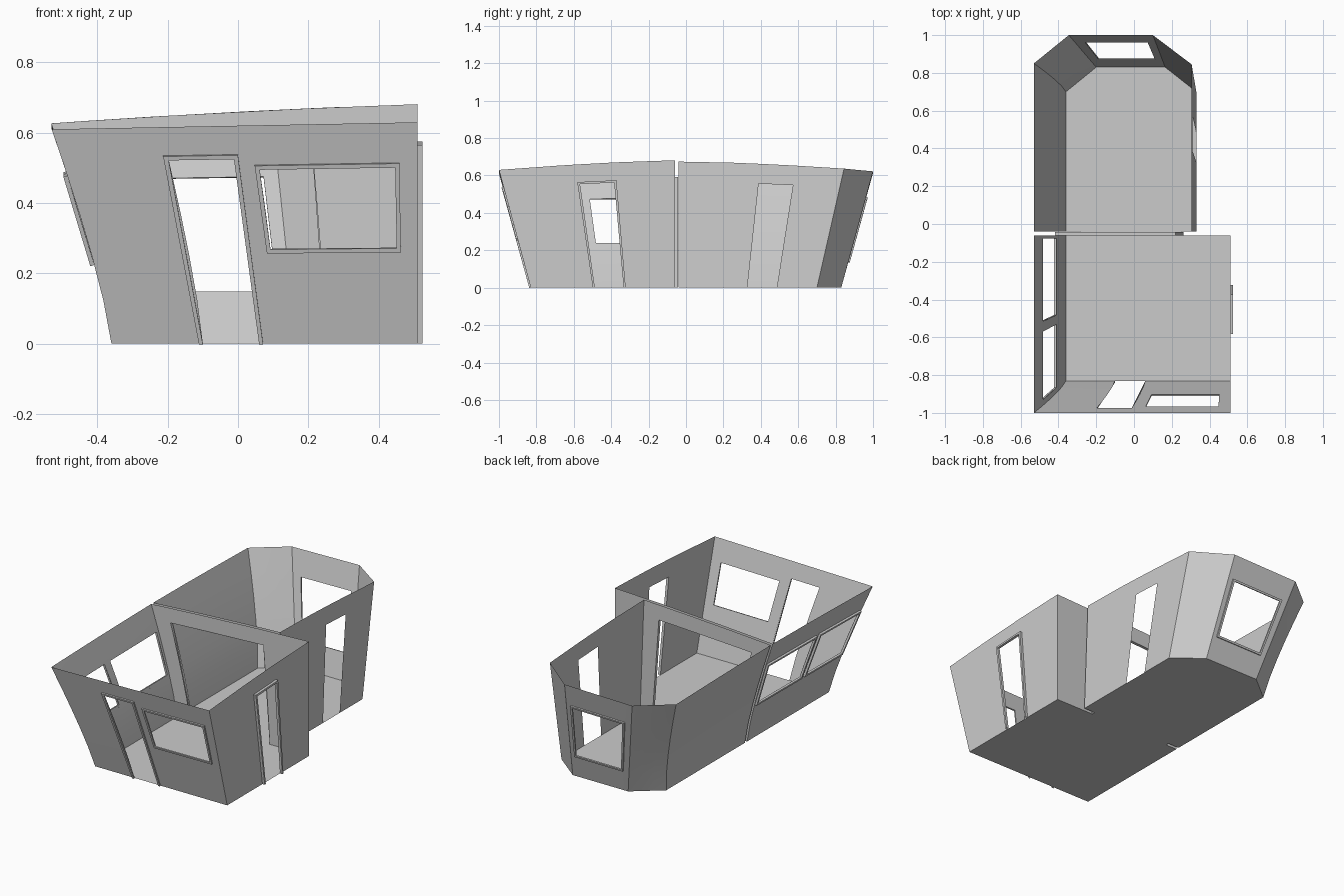
import bpy, bmesh, math
from mathutils import Vector

if "Cube" in bpy.data.objects:
    bpy.data.objects.remove(bpy.data.objects["Cube"])


def roof(x, y):
    # wall-top height: highest at the middle seam, falling to both ends
    mid = 0.66 + 0.0525 * x - 0.0184 * x * x
    end = 0.62 + 0.019 * x
    return mid + (end - mid) * abs(y) ** 1.5


def make(name, bm):
    bmesh.ops.remove_doubles(bm, verts=bm.verts, dist=1e-5)
    me = bpy.data.meshes.new(name)
    bm.to_mesh(me)
    bm.free()
    ob = bpy.data.objects.new(name, me)
    bpy.context.collection.objects.link(ob)
    return ob


def column(c, t):
    # leaning corner post: (bottom x, bottom y, top x, top y), curved on the left side
    x0, y0, x1, y1 = c
    wx = t ** 1.25 if x1 < -0.5 else t
    return Vector((x0 + (x1 - x0) * wx, y0 + (y1 - y0) * t, 0))


def point(wall, u, t):
    a, b = wall
    p = column(a, t).lerp(column(b, t), u)
    top = column(a, 1).lerp(column(b, 1), u)
    p.z = t * roof(top.x, top.y)
    return p


def build_wall(name, wall, holes=()):
    curved = any(c[2] < -0.5 for c in wall)
    us = {0, 1, 0.33, 0.67}
    ts = {0, 1} | ({0.2, 0.4, 0.6, 0.8} if curved else set())
    for u0, u1, t0, t1 in holes:
        us |= {u0, u1}
        ts |= {t0, t1}
    us, ts = sorted(us), sorted(ts)
    bm = bmesh.new()
    for a, b in zip(us, us[1:]):
        for c, d in zip(ts, ts[1:]):
            u, t = (a + b) / 2, (c + d) / 2
            if any(h[0] < u < h[1] and h[2] < t < h[3] for h in holes):
                continue
            bm.faces.new([bm.verts.new(point(wall, *q))
                          for q in ((a, c), (b, c), (b, d), (a, d))])
    return make(name, bm)


def build_frame(name, wall, hole, depth, centre, width=0.012):
    u0, u1, t0, t1 = hole
    e = 0.01
    mid = point(wall, (u0 + u1) / 2, (t0 + t1) / 2)
    du = point(wall, (u0 + u1) / 2 + e, (t0 + t1) / 2) - mid
    dt = point(wall, (u0 + u1) / 2, (t0 + t1) / 2 + e) - mid
    n = du.cross(dt).normalized()
    if n.dot(mid - Vector(centre)) < 0:
        n = -n
    wu, wt = width * e / du.length, width * e / dt.length
    door = t0 == 0
    inner = [(u0, t0), (u0, t1), (u1, t1), (u1, t0)]
    outer = [(u0 - wu, t0 if door else t0 - wt), (u0 - wu, t1 + wt),
             (u1 + wu, t1 + wt), (u1 + wu, t0 if door else t0 - wt)]
    loops = [[point(wall, *q) + n * k for q in ring]
             for ring, k in ((outer, 0), (outer, depth), (inner, depth), (inner, 0))]
    bm = bmesh.new()
    for i in range(3 if door else 4):
        j = (i + 1) % 4
        for k in range(3):
            bm.faces.new([bm.verts.new(v) for v in
                          (loops[k][i], loops[k][j], loops[k + 1][j], loops[k + 1][i])])
    return make(name, bm)


def build_floor(name, pts):
    bm = bmesh.new()
    bm.faces.new([bm.verts.new((x, y, 0)) for x, y in pts])
    return make(name, bm)


# corner posts of the two rooms
S1, S2 = -0.06, -0.04
F = [(-0.36, S1, -0.53, S1), (-0.36, -0.83, -0.53, -1),
     (0.51, -0.83, 0.51, -1), (0.51, S1, 0.51, S1)]
B = [(0.33, S2, 0.305, S2), (0.33, 0.70, 0.305, 0.845), (0.165, 0.83, 0.10, 1),
     (-0.20, 0.83, -0.345, 1), (-0.36, 0.70, -0.53, 0.85), (-0.36, S2, -0.53, S2)]

# wall name, posts, openings (u0, u1, t0, t1), frame depth, room centre
fc, bc = (0, -0.5, 0.3), (0, 0.4, 0.3)
walls = [
    ("front_room_left_wall", (F[0], F[1]),
     [(0.02, 0.505, 0.385, 0.765), (0.565, 0.965, 0.385, 0.765)], 0.012, fc),
    ("front_room_front_wall", (F[1], F[2]),
     [(0.299, 0.483, 0, 0.85), (0.551, 0.937, 0.435, 0.80)], 0.008, fc),
    ("front_room_right_wall", (F[3], F[2]), [(0.355, 0.555, 0, 0.84)], 0.015, fc),
    ("front_room_partition", (F[0], F[3]), [(0.098, 0.702, 0, 0.865)], 0.018, fc),
    ("back_room_right_wall", (B[0], B[1]), [(0.497, 0.71, 0, 0.84)], 0, bc),
    ("back_room_right_corner", (B[1], B[2]), [], 0, bc),
    ("back_room_back_wall", (B[3], B[2]), [(0.125, 0.9, 0.24, 0.765)], 0.008, bc),
    ("back_room_left_corner", (B[3], B[4]), [], 0, bc),
    ("back_room_left_wall", (B[4], B[5]), [], 0, bc),
    ("back_room_partition", (B[5], B[0]), [(0.122, 0.887, 0, 0.865)], 0, bc),
]
for name, wall, holes, depth, centre in walls:
    build_wall(name, wall, holes)
    if depth:
        for i, h in enumerate(holes):
            build_frame(f"{name}_frame_{i + 1}", wall, h, depth, centre)

# floors and the strip joining them
build_floor("front_room_floor", [c[:2] for c in F])
build_floor("back_room_floor", [c[:2] for c in B])
build_floor("doorway_threshold", [(-0.285, S1), (0.255, S1), (0.255, S2), (-0.285, S2)])

bpy.ops.object.select_all(action='SELECT')
bpy.context.view_layer.objects.active = bpy.context.selected_objects[0]
bpy.ops.object.shade_smooth_by_angle(angle=math.radians(20))
